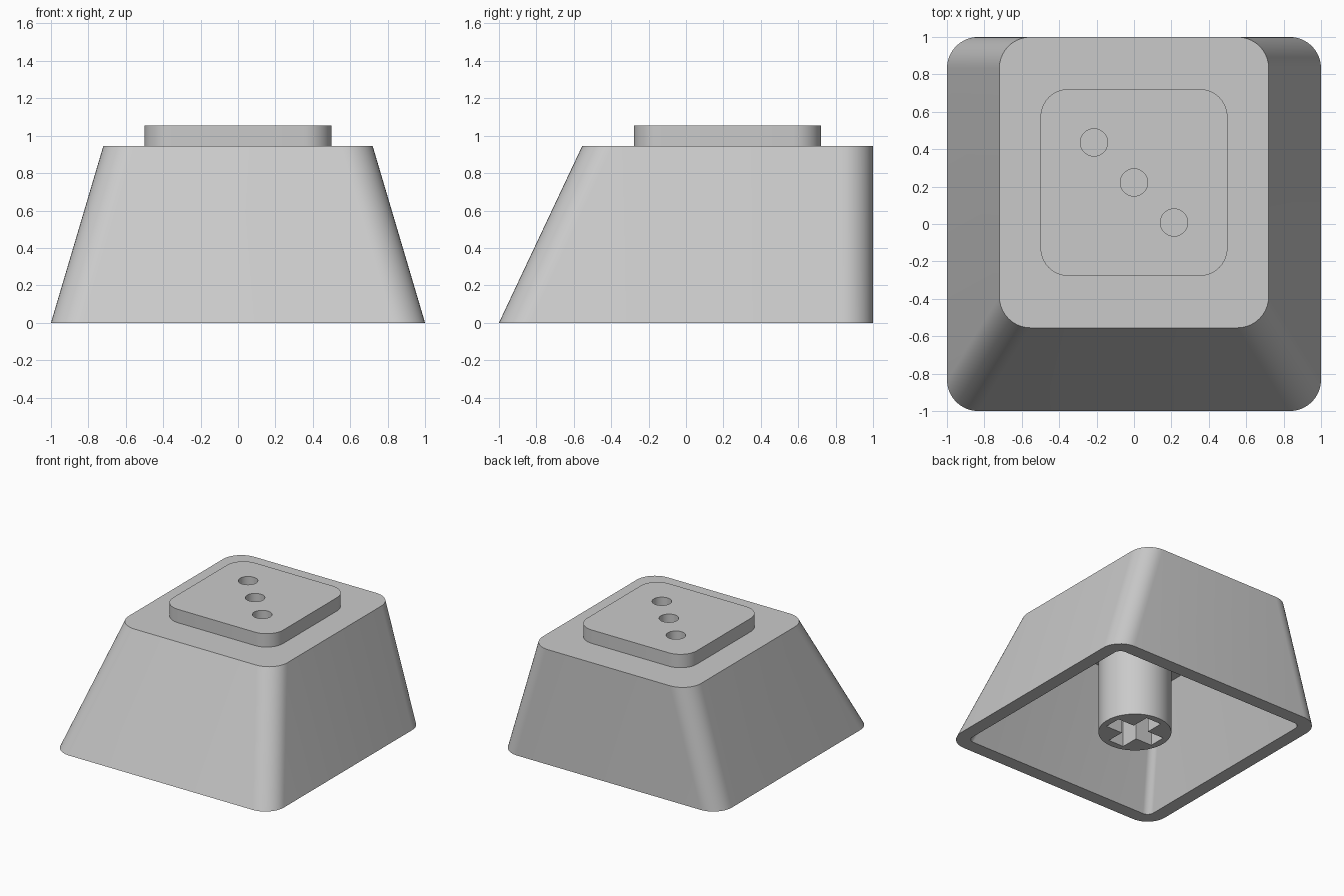
import bpy, bmesh, math

if "Cube" in bpy.data.objects:
    bpy.data.objects.remove(bpy.data.objects["Cube"])

# One matte grey for the whole cap
grey = bpy.data.materials.new("light_grey_plastic")
grey.use_nodes = True
COLOUR = (0.59, 0.59, 0.59, 1)
grey.diffuse_color = COLOUR
grey.node_tree.nodes["Principled BSDF"].inputs["Base Color"].default_value = COLOUR


def rounded_rect(half_x, y0, y1, r, z, segments=10):
    """Counter-clockwise outline of a rectangle with round corners."""
    points = []
    corners = [(half_x - r, y1 - r), (r - half_x, y1 - r),
               (r - half_x, y0 + r), (half_x - r, y0 + r)]
    for i, (cx, cy) in enumerate(corners):
        for s in range(segments + 1):
            a = math.pi / 2 * (i + s / segments)
            points.append((cx + r * math.cos(a), cy + r * math.sin(a), z))
    return points


def circle(x, y, r, z, segments=48):
    return [(x + r * math.cos(math.tau * i / segments),
             y + r * math.sin(math.tau * i / segments), z) for i in range(segments)]


def loft(name, lower, upper):
    """Closed solid between two outlines with equal point counts."""
    bm = bmesh.new()
    low = [bm.verts.new(p) for p in lower]
    top = [bm.verts.new(p) for p in upper]
    bm.faces.new(low[::-1])
    bm.faces.new(top)
    for i in range(len(low)):
        j = (i + 1) % len(low)
        bm.faces.new((low[i], low[j], top[j], top[i]))
    mesh = bpy.data.meshes.new(name)
    bm.to_mesh(mesh)
    bm.free()
    mesh.materials.append(grey)
    obj = bpy.data.objects.new(name, mesh)
    bpy.context.collection.objects.link(obj)
    return obj


def activate(obj):
    bpy.ops.object.select_all(action='DESELECT')
    obj.select_set(True)
    bpy.context.view_layer.objects.active = obj


def cut(target, cutter):
    """Subtract the cutter from the target and discard it."""
    cutter.hide_render = True
    mod = target.modifiers.new("cut", 'BOOLEAN')
    mod.operation, mod.solver, mod.object = 'DIFFERENCE', 'EXACT', cutter
    activate(target)
    bpy.ops.object.modifier_apply(modifier=mod.name)
    bpy.data.objects.remove(cutter)


TOP, CEILING, PLATE_TOP = 0.945, 0.833, 1.055
WALL = 0.111


def section(z, inset, r):
    """Outline of the cap at height z: sides and front lean in, back is upright."""
    t = z / TOP
    return rounded_rect(1 - 0.28 * t - inset, -1 + 0.445 * t + inset, 1 - inset, r, z)


# Hollow shell with an even wall; the cutter starts below the rim
shell = loft("cap_shell", section(0, 0, 0.167), section(TOP, 0, 0.167))
cut(shell, loft("cavity_cutter", section(-0.05, WALL, 0.056), section(CEILING, WALL, 0.056)))

# Raised plate with three blind round holes on a diagonal
PLATE_Y = 0.222
plate = loft("raised_plate", rounded_rect(0.5, PLATE_Y - 0.5, PLATE_Y + 0.5, 0.15, TOP - 0.005),
             rounded_rect(0.5, PLATE_Y - 0.5, PLATE_Y + 0.5, 0.15, PLATE_TOP))
for k in (-1, 0, 1):
    x, y = 0.214 * k, PLATE_Y - 0.214 * k
    cut(plate, loft("hole_cutter", circle(x, y, 0.073, TOP + 0.003),
                    circle(x, y, 0.073, PLATE_TOP + 0.1)))

# Mounting stem with a cross-shaped socket
STEM_Y = 0.01
stem = loft("mounting_stem", circle(0, STEM_Y, 0.275, 0),
            circle(0, STEM_Y, 0.275, CEILING + 0.02))
LONG, THIN, DEPTH = 0.22, 0.07, 0.42
cross = []
for q in range(4):
    c, s = round(math.cos(q * math.pi / 2)), round(math.sin(q * math.pi / 2))
    for px, py in ((LONG, -THIN), (LONG, THIN), (THIN, THIN)):
        cross.append((px * c - py * s, px * s + py * c + STEM_Y))
cut(stem, loft("cross_cutter", [(x, y, -0.1) for x, y in cross],
               [(x, y, DEPTH) for x, y in cross]))

# Smooth corners, crisp edges
for part in (shell, plate, stem):
    activate(part)
    bpy.ops.object.shade_smooth_by_angle(angle=math.radians(25))
